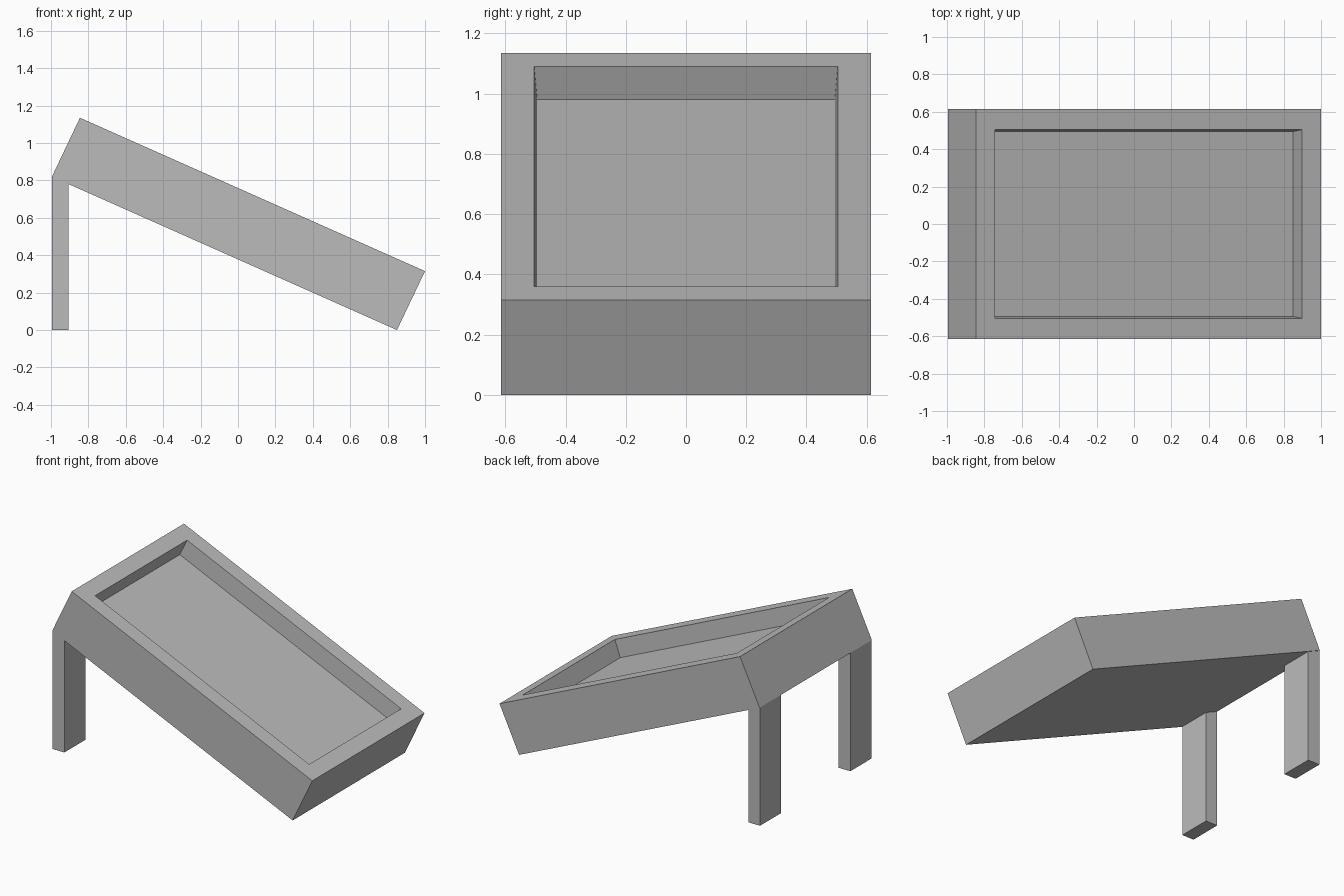
import bpy
import bmesh

cube = bpy.data.objects.get("Cube")
if cube:
    bpy.data.objects.remove(cube, do_unlink=True)

# Single plain grey
grey = bpy.data.materials.new("plain_grey")
grey.use_nodes = True
colour = (0.5, 0.5, 0.5, 1)
grey.diffuse_color = colour
grey.node_tree.nodes["Principled BSDF"].inputs["Base Color"].default_value = colour


def prism(profile, y0, y1):
    """Extrude an xz profile from y0 to y1."""
    bm = bmesh.new()
    face = bm.faces.new([bm.verts.new((x, y0, z)) for x, z in profile])
    side = bmesh.ops.extrude_face_region(bm, geom=[face])["geom"]
    for v in side:
        if isinstance(v, bmesh.types.BMVert):
            v.co.y = y1
    bmesh.ops.recalc_face_normals(bm, faces=bm.faces)
    return bm


def finish(bm, name):
    mesh = bpy.data.meshes.new(name)
    bm.to_mesh(mesh)
    bm.free()
    mesh.materials.append(grey)
    obj = bpy.data.objects.new(name, mesh)
    bpy.context.collection.objects.link(obj)


# Sloping tray: a tilted box with a shallow recess in its upper face
bm = prism([(-0.995, 0.82), (-0.845, 1.135), (1.0, 0.315), (0.85, 0.0)], -0.615, 0.615)
bm.normal_update()
top = max(bm.faces, key=lambda f: f.normal.z)
normal = top.normal.copy()
bmesh.ops.inset_region(bm, faces=[top], thickness=0.111, use_even_offset=True)
geom = bmesh.ops.extrude_face_region(bm, geom=[top])["geom"]
bmesh.ops.delete(bm, geom=[top], context='FACES_ONLY') if top.is_valid else None
for v in geom:
    if isinstance(v, bmesh.types.BMVert):
        v.co -= normal * 0.12
        v.co.y *= 0.98
bmesh.ops.recalc_face_normals(bm, faces=bm.faces)
finish(bm, "sloping_tray")

# Two legs under the high end, cut to the slope of the tray
leg = [(-0.995, 0.0), (-0.995, 0.82), (-0.905, 0.78), (-0.905, 0.0)]
for name, s in (("front_leg", -1), ("back_leg", 1)):
    finish(prism(leg, s * 0.61, s * 0.38), name)
